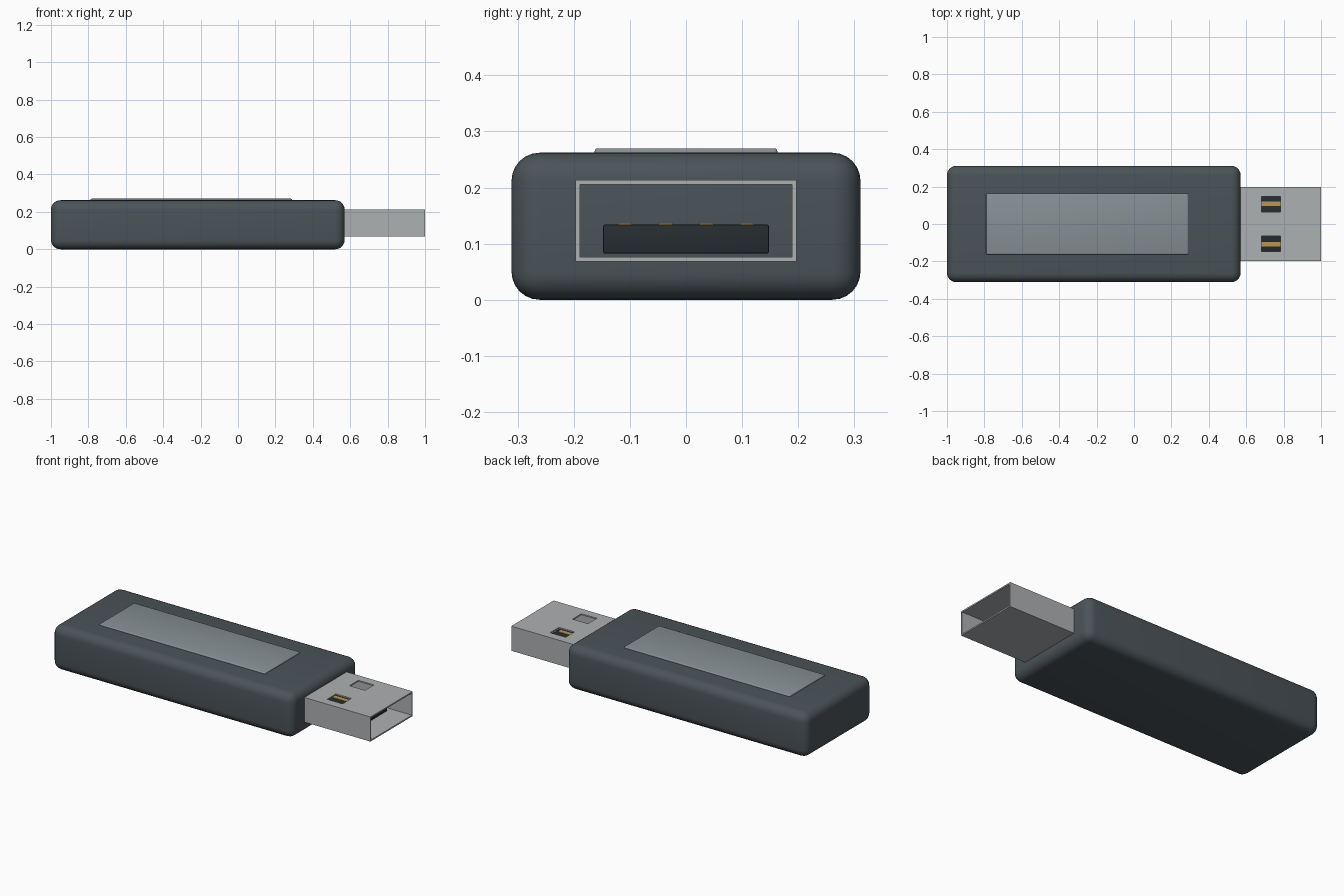
import bpy

if "Cube" in bpy.data.objects:
    bpy.data.objects.remove(bpy.data.objects["Cube"])

def material(name, rgb):
    m = bpy.data.materials.new(name)
    m.diffuse_color = (*rgb, 1)
    m.use_nodes = True
    m.node_tree.nodes["Principled BSDF"].inputs["Base Color"].default_value = m.diffuse_color
    return m

casing_mat = material("slate_plastic", (0.07, 0.088, 0.10))
label_mat = material("label_grey", (0.24, 0.28, 0.30))
steel_mat = material("steel", (0.42, 0.44, 0.45))
tongue_mat = material("dark_plastic", (0.02, 0.026, 0.03))
gold_mat = material("gold", (0.50, 0.31, 0.08))

def box(name, x, y, z, mat=None, bevel=0, segments=3):
    """Box from (min, max) ranges, with optional rounded edges."""
    bpy.ops.mesh.primitive_cube_add(size=1, location=[sum(r) / 2 for r in (x, y, z)])
    o = bpy.context.object
    o.name = name
    o.scale = [r[1] - r[0] for r in (x, y, z)]
    bpy.ops.object.transform_apply(location=False, rotation=False, scale=True)
    if mat:
        o.data.materials.append(mat)
    if bevel:
        b = o.modifiers.new("round", 'BEVEL')
        b.width, b.segments = bevel, segments
        bpy.ops.object.modifier_apply(modifier=b.name)
        bpy.ops.object.shade_smooth_by_angle()
    return o

# Rounded casing and raised label plate
box("casing", (-1, 0.57), (-0.311, 0.311), (0, 0.262), casing_mat, 0.05, 6)
box("label_plate", (-0.79, 0.29), (-0.163, 0.163), (0.25, 0.27), label_mat, 0.006)

# Thin-walled plug shell, open at the end, with two windows in the top
shell = box("plug_shell", (0.55, 1.0), (-0.197, 0.197), (0.068, 0.213), steel_mat)
w = 0.008
cutters = [box("bore_cutter", (0.5, 1.1), (-0.197 + w, 0.197 - w), (0.068 + w, 0.213 - w))]
for s in (-1, 1):
    ys = sorted((s * 0.063, s * 0.146))
    cutters.append(box("window_cutter", (0.682, 0.783), ys, (0.18, 0.25)))
for c in cutters:
    m = shell.modifiers.new("cut", 'BOOLEAN')
    m.operation, m.solver, m.object = 'DIFFERENCE', 'EXACT', c
    bpy.context.view_layer.objects.active = shell
    bpy.ops.object.modifier_apply(modifier=m.name)
    bpy.data.objects.remove(c)

# Insulating tongue with four contacts
box("tongue", (0.55, 0.87), (-0.148, 0.148), (0.082, 0.134), tongue_mat, 0.004, 2)
for i in range(4):
    y = -0.109 + i * 0.0727
    box(f"contact_{i + 1}", (0.58, 0.85), (y - 0.0125, y + 0.0125), (0.130, 0.137), gold_mat)
